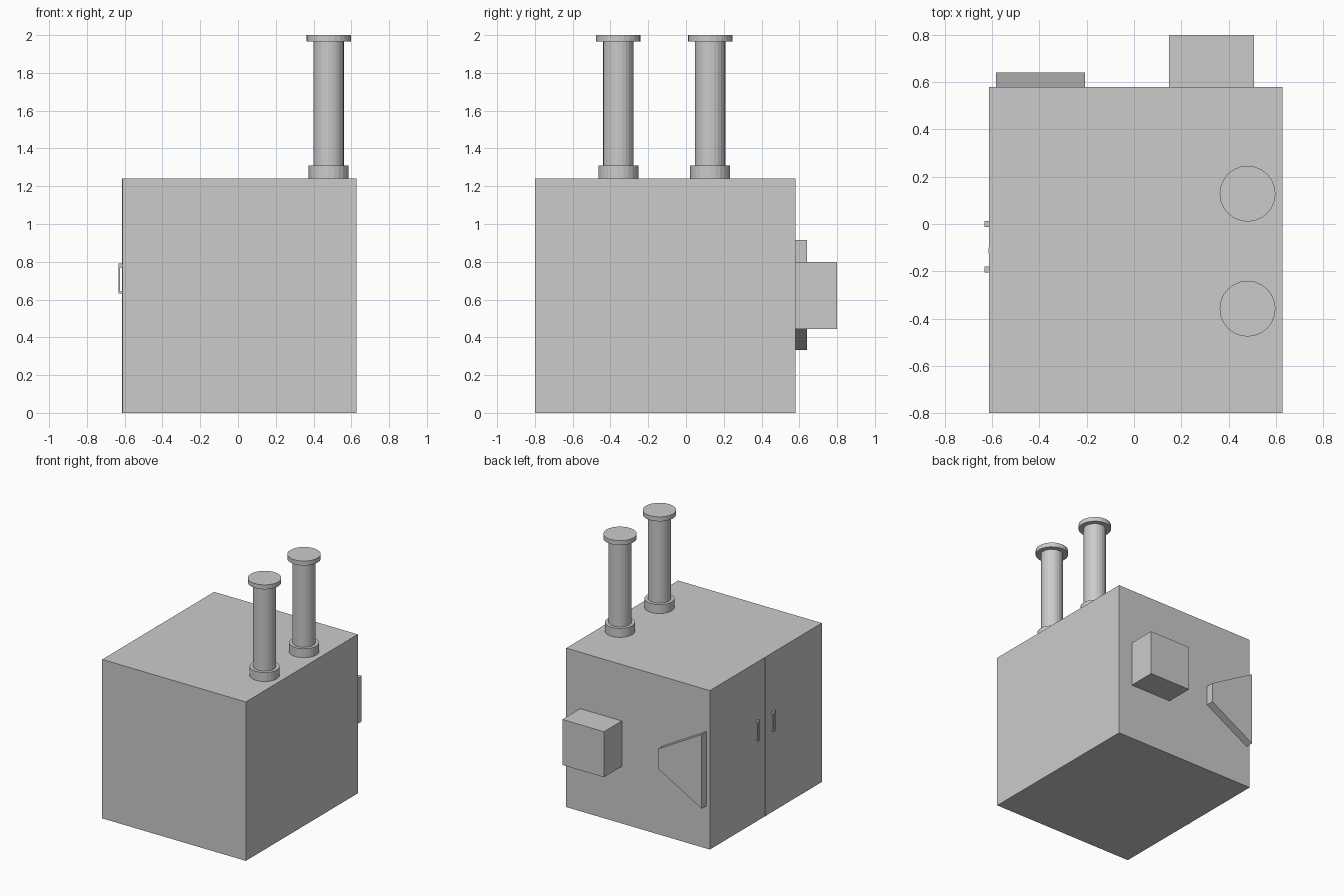
import bpy, bmesh
from mathutils import Vector

if "Cube" in bpy.data.objects:
    bpy.data.objects.remove(bpy.data.objects["Cube"])


def finish(name, bm):
    bmesh.ops.recalc_face_normals(bm, faces=bm.faces[:])
    me = bpy.data.meshes.new(name)
    bm.to_mesh(me)
    bm.free()
    ob = bpy.data.objects.new(name, me)
    bpy.context.collection.objects.link(ob)
    return ob


def box(name, lo, hi):
    """Axis-aligned box between two corners."""
    bm = bmesh.new()
    bmesh.ops.create_cube(bm, size=1)
    lo, hi = Vector(lo), Vector(hi)
    bmesh.ops.scale(bm, vec=hi - lo, verts=bm.verts)
    bmesh.ops.translate(bm, vec=(lo + hi) / 2, verts=bm.verts)
    return finish(name, bm)


def prism(name, points, depth):
    """Extrude a planar XZ profile along +y by depth."""
    bm = bmesh.new()
    face = bm.faces.new([bm.verts.new(p) for p in points])
    res = bmesh.ops.extrude_face_region(bm, geom=[face])
    verts = [g for g in res["geom"] if isinstance(g, bmesh.types.BMVert)]
    bmesh.ops.translate(bm, vec=(0, depth, 0), verts=verts)
    if face.is_valid and len(bm.faces) < len(points) + 2:
        bm.faces.new([v for v in bm.verts if v not in verts])
    return finish(name, bm)


def cylinder(name, x, y, z0, z1, r, sides=24):
    bm = bmesh.new()
    bmesh.ops.create_cone(bm, cap_ends=True, segments=sides,
                          radius1=r, radius2=r, depth=z1 - z0)
    bmesh.ops.translate(bm, vec=(x, y, (z0 + z1) / 2), verts=bm.verts)
    return finish(name, bm)


LEFT, RIGHT, FRONT, BACK, TOP = -0.612, 0.628, -0.80, 0.58, 1.24

# cabinet
box("cabinet_body", (LEFT, FRONT, 0), (RIGHT, BACK, TOP))

# seam strip between the two doors on the left side
box("door_seam", (LEFT - 0.003, -0.125, 0), (LEFT, -0.10, TOP))

# bracket-shaped door handles
out = -0.632
for i, y in enumerate((0.0, -0.192)):
    y0 = y - 0.012
    outline = [(LEFT, 0.79), (out, 0.79), (out, 0.633), (LEFT, 0.633),
               (LEFT, 0.642), (out + 0.007, 0.642),
               (out + 0.007, 0.77), (LEFT, 0.77)]
    prism(f"door_handle_{i + 1}", [(x, y0, z) for x, z in outline], 0.024)

# exhaust stacks: base collar, pipe and cap
for i, y in enumerate((0.128, -0.358)):
    cylinder(f"stack_base_{i + 1}", 0.48, y, TOP, 1.31, 0.106)
    cylinder(f"stack_pipe_{i + 1}", 0.48, y, 1.30, 1.97, 0.081)
    cylinder(f"stack_cap_{i + 1}", 0.48, y, 1.965, 2.0, 0.118)

# box unit and tapered duct on the back
box("rear_box", (0.148, BACK, 0.445), (0.508, 0.80, 0.80))
taper = [(-0.584, 0.334), (-0.207, 0.545), (-0.207, 0.70), (-0.584, 0.914)]
prism("rear_tapered_duct", [(x, BACK, z) for x, z in taper], 0.06)
